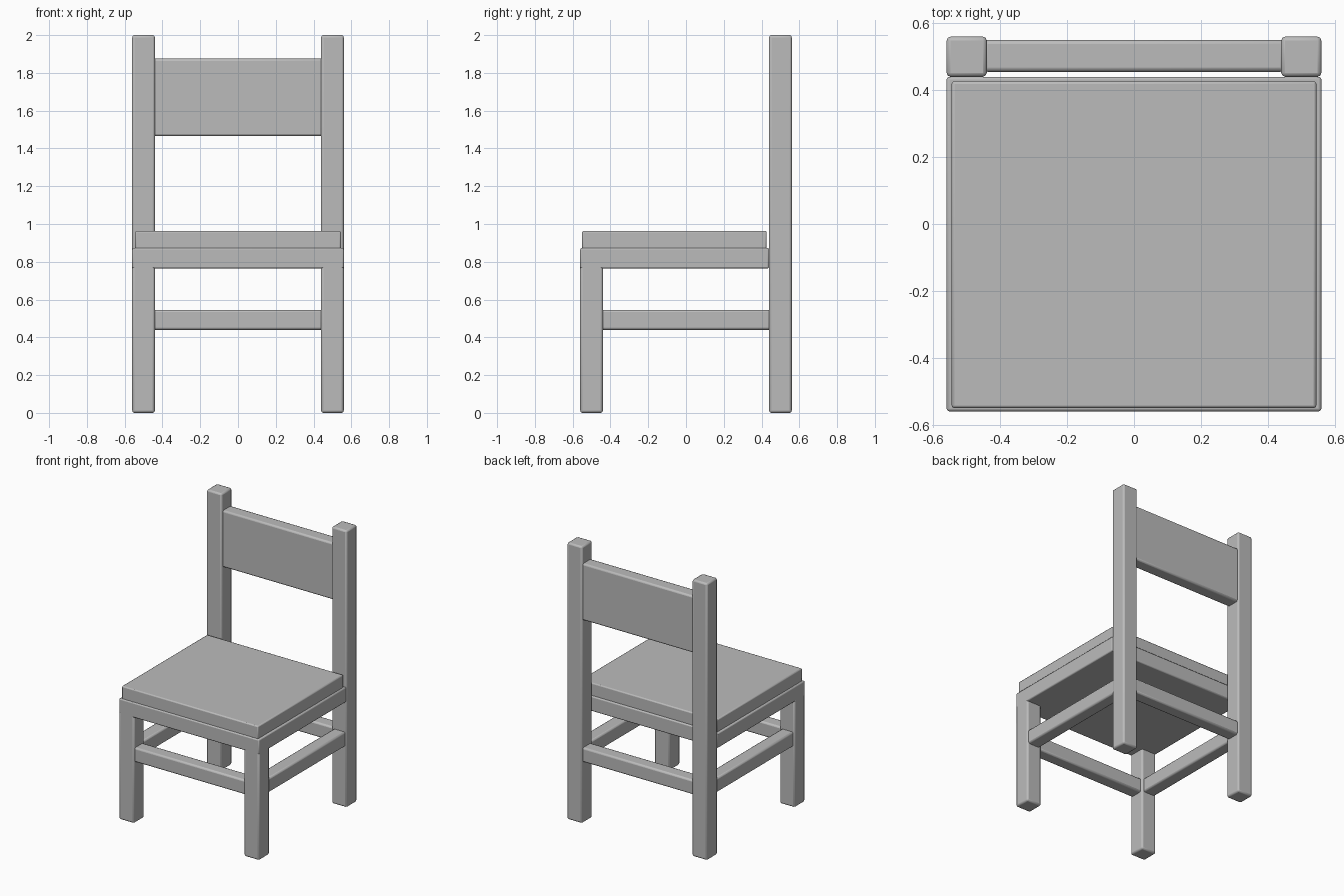
import bpy
import math

cube = bpy.data.objects.get("Cube")
if cube:
    bpy.data.objects.remove(cube, do_unlink=True)

GREY = (0.5, 0.5, 0.5, 1)
paint = bpy.data.materials.new("plain grey")
paint.use_nodes = True
paint.diffuse_color = GREY
paint.node_tree.nodes["Principled BSDF"].inputs["Base Color"].default_value = GREY


def block(name, x, y, z, bevel=0.012):
    """Soft-edged box spanning the given (low, high) ranges."""
    spans = (x, y, z)
    bpy.ops.mesh.primitive_cube_add(size=1, location=[(a + b) / 2 for a, b in spans])
    obj = bpy.context.object
    obj.name = name
    obj.scale = [b - a for a, b in spans]
    bpy.ops.object.transform_apply(location=False, rotation=False, scale=True)
    obj.data.materials.append(paint)
    mod = obj.modifiers.new("soft edges", "BEVEL")
    mod.width = bevel
    mod.segments = 2
    bpy.ops.object.shade_smooth_by_angle(angle=math.radians(50))
    return obj


OUT, IN = 0.56, 0.44          # outer and inner faces of the legs
RAIL_OUT, RAIL_IN = 0.55, 0.455
RAIL_Z = (0.44, 0.545)
ACROSS = (-IN - 0.01, IN + 0.01)

# Legs, side stretchers
for side, lo, hi, rail in (
    ("right", -OUT, -IN, (-RAIL_OUT, -RAIL_IN)),
    ("left", IN, OUT, (RAIL_IN, RAIL_OUT)),
):
    block(side + "_front_leg", (lo, hi), (-OUT, -IN), (0, 0.8))
    block(side + "_back_post", (lo, hi), (IN, OUT), (0, 2))
    block(side + "_stretcher", rail, ACROSS, RAIL_Z)

# Front and back stretchers
block("front_stretcher", ACROSS, (-RAIL_OUT, -RAIL_IN), RAIL_Z)
block("back_stretcher", ACROSS, (RAIL_IN, RAIL_OUT), RAIL_Z)

# Seat base, seat pad and backrest
block("seat_base", (-OUT, OUT), (-OUT, IN), (0.765, 0.873), 0.008)
block("seat_pad", (-0.545, 0.545), (-0.55, 0.427), (0.865, 0.963), 0.008)
block("backrest", ACROSS, (RAIL_IN, RAIL_OUT), (1.465, 1.875))
